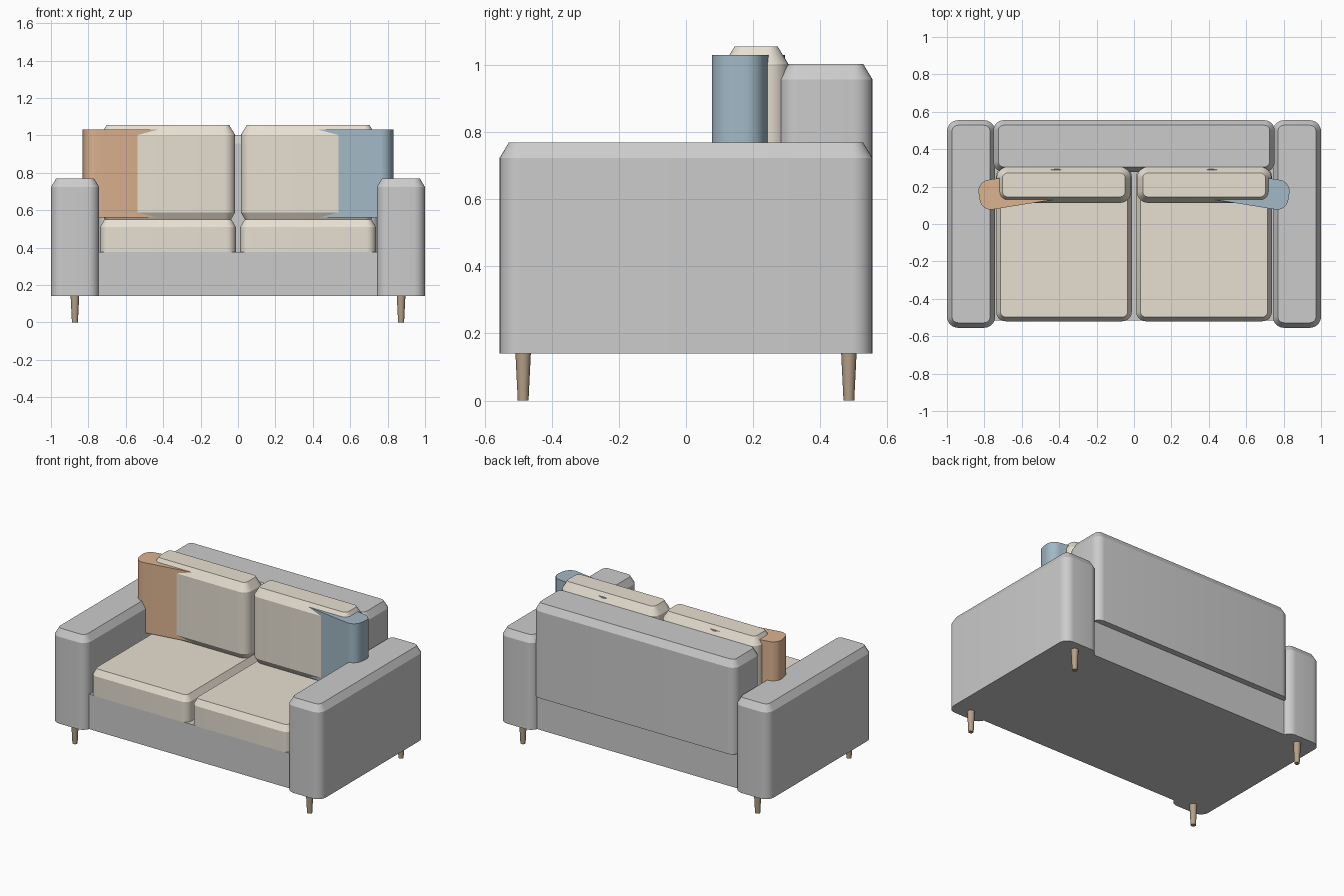
import bpy, bmesh, math

if "Cube" in bpy.data.objects:
    bpy.data.objects.remove(bpy.data.objects["Cube"])


def material(name, rgb):
    m = bpy.data.materials.new(name)
    m.diffuse_color = (*rgb, 1)
    m.use_nodes = True
    m.node_tree.nodes["Principled BSDF"].inputs["Base Color"].default_value = m.diffuse_color
    return m


beige = material("beige_fabric", (0.80, 0.74, 0.64))
wood = material("wood", (0.46, 0.35, 0.24))
orange = material("orange_fabric", (0.72, 0.45, 0.28))
blue = material("blue_fabric", (0.36, 0.48, 0.56))


def outline(w, d, r, inset):
    """Rounded rectangle centred on the origin, moved inwards by inset."""
    pts, segs = [], 7
    for k, (sx, sy) in enumerate([(1, 1), (-1, 1), (-1, -1), (1, -1)]):
        cx, cy = sx * (w / 2 - r), sy * (d / 2 - r)
        for i in range(segs + 1):
            a = math.pi / 2 * (k + i / segs)
            pts.append((cx + (r - inset) * math.cos(a), cy + (r - inset) * math.sin(a)))
    return pts


def block(name, x, y, radius, rings, mat=None):
    """Rounded block: x and y ranges, rings of (height, inset)."""
    w, d = x[1] - x[0], y[1] - y[0]
    bm = bmesh.new()
    loops = [[bm.verts.new((px, py, z)) for px, py in outline(w, d, radius, inset)]
             for z, inset in rings]
    n = len(loops[0])
    for low, high in zip(loops, loops[1:]):
        for i in range(n):
            j = (i + 1) % n
            bm.faces.new((low[i], low[j], high[j], high[i]))
    bm.faces.new(loops[0][::-1])
    bm.faces.new(loops[-1])
    mesh = bpy.data.meshes.new(name)
    bm.to_mesh(mesh)
    bm.free()
    ob = bpy.data.objects.new(name, mesh)
    ob.location = (sum(x) / 2, sum(y) / 2, 0)
    bpy.context.collection.objects.link(ob)
    if mat:
        mesh.materials.append(mat)
    return ob


# Frame: plain base and padded backrest
bpy.ops.mesh.primitive_cube_add(size=1, location=(0, 0, 0.2575))
base = bpy.context.object
base.name = "base"
base.scale = (1.50, 1.03, 0.235)
block("backrest", (-0.752, 0.752), (0.278, 0.555), 0.055,
      [(0.375, 0), (0.957, 0), (1.002, 0.027)])

for s, side in ((-1, "left"), (1, "right")):
    def span(a, b):
        return tuple(sorted((s * a, s * b)))

    # Arm
    block(side + "_arm", span(0.742, 1.0), (-0.555, 0.555), 0.06,
          [(0.14, 0), (0.723, 0), (0.768, 0.027)])
    # Seat cushion
    block(side + "_seat_cushion", span(0.012, 0.737), (-0.52, 0.305), 0.05,
          [(0.375, 0), (0.51, 0), (0.55, 0.023)], beige)
    # Back cushion, chamfered at both ends
    block(side + "_back_cushion", span(0.015, 0.735), (0.113, 0.305), 0.06,
          [(0.535, 0.032), (0.588, 0), (1.002, 0), (1.055, 0.032)], beige)

    # Throw pillow, turned towards the middle
    w, d, t = 0.485, 0.16, 0.16
    pillow = block(side + "_throw_pillow", (-w / 2, w / 2), (-d / 2, d / 2), 0.06,
                   [(0.56, 0), (1.03, 0)], orange if s < 0 else blue)
    cx = -0.815 + w / 2 * math.cos(t) - d / 2 * math.sin(t)
    cy = 0.068 + w / 2 * math.sin(t) + d / 2 * math.cos(t)
    pillow.location = (-s * cx, cy, 0)
    pillow.rotation_euler.z = -s * t

    # Tapered legs
    for y, end in ((-0.485, "front"), (0.485, "back")):
        bpy.ops.mesh.primitive_cone_add(vertices=24, radius1=0.016, radius2=0.023,
                                        depth=0.142, location=(s * 0.872, y, 0.071))
        leg = bpy.context.object
        leg.name = f"{end}_{side}_leg"
        leg.data.materials.append(wood)

# Smooth the rounded corners, keep chamfers crisp
bpy.ops.object.select_all(action='SELECT')
bpy.ops.object.shade_smooth_by_angle(angle=math.radians(25))
